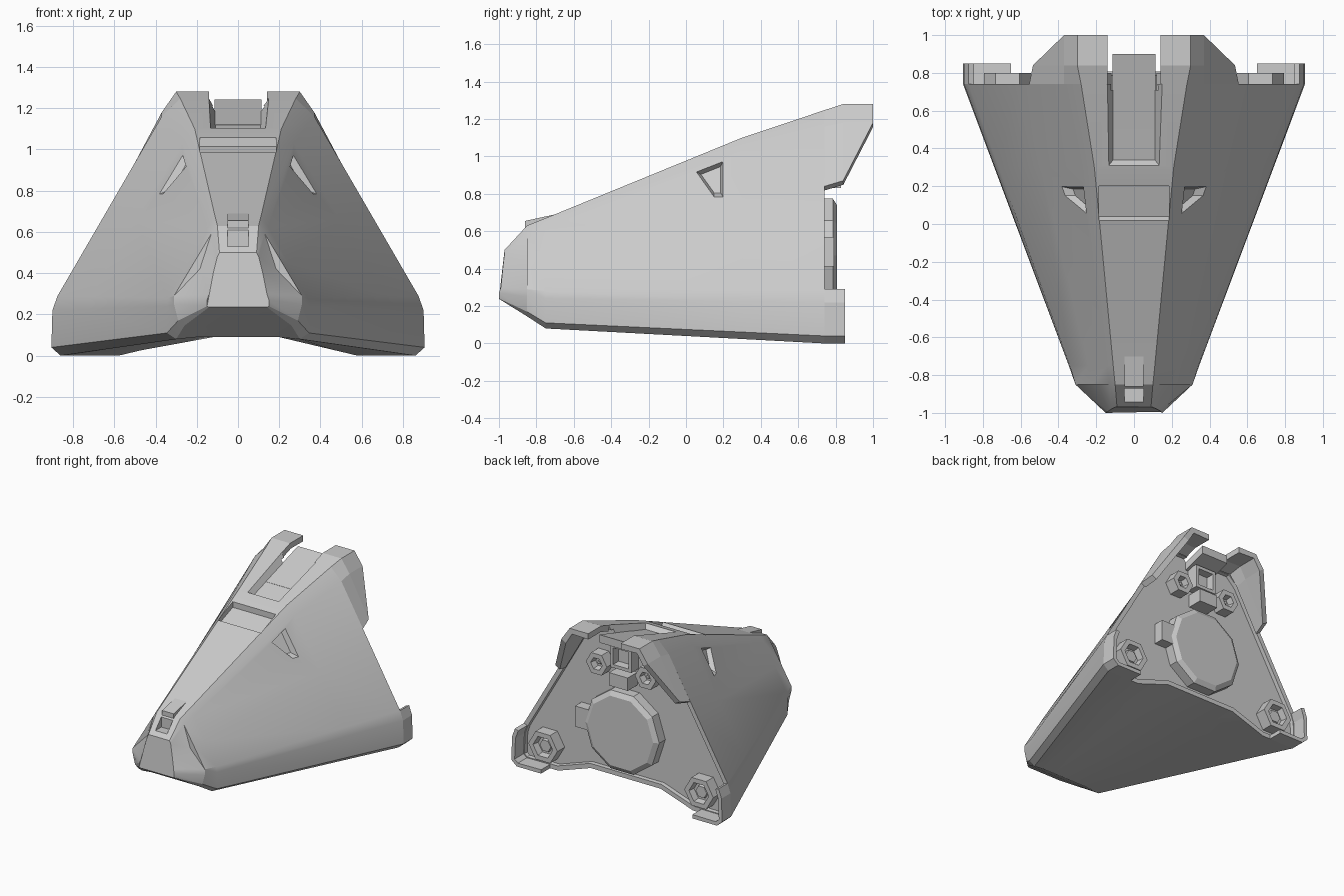
import bpy, bmesh, math
from mathutils import Matrix, Vector

cube = bpy.data.objects.get("Cube")
if cube:
    bpy.data.objects.remove(cube, do_unlink=True)

GREY = (0.6, 0.6, 0.6, 1)
grey = bpy.data.materials.new("hull_grey")
grey.use_nodes = True
grey.diffuse_color = GREY
grey.node_tree.nodes["Principled BSDF"].inputs["Base Color"].default_value = GREY


def finish(name, bm, mirror=False, thickness=0):
    """Turn a bmesh into a named grey object, optionally mirrored or thickened."""
    mesh = bpy.data.meshes.new(name)
    bm.to_mesh(mesh)
    bm.free()
    mesh.materials.append(grey)
    obj = bpy.data.objects.new(name, mesh)
    bpy.context.collection.objects.link(obj)
    if thickness:
        mod = obj.modifiers.new("thickness", 'SOLIDIFY')
        mod.thickness = thickness
        mod.offset = -1
    if mirror:
        obj.modifiers.new("mirror", 'MIRROR')
    return obj


def loft(bm, rings, closed=True):
    """Skin matching rings of points; closed rings also get end caps."""
    vs = [[bm.verts.new(p) for p in r] for r in rings]
    n = len(vs[0])
    for a, b in zip(vs, vs[1:]):
        for i in range(n if closed else n - 1):
            j = (i + 1) % n
            bm.faces.new((a[i], a[j], b[j], b[i]))
    if closed:
        bm.faces.new(vs[0])
        bm.faces.new(vs[-1])
        bmesh.ops.recalc_face_normals(bm, faces=bm.faces)
    return vs


def solid(name, rings, **kw):
    bm = bmesh.new()
    loft(bm, rings)
    return finish(name, bm, **kw)


def side_prism(name, profile, half_width):
    return solid(name, [[(x, y, z) for y, z in profile] for x in (-half_width, half_width)])


def rear_steps(bm, steps):
    """Inset the rearmost face repeatedly by (thickness, depth)."""
    bmesh.ops.recalc_face_normals(bm, faces=bm.faces)
    face = max(bm.faces, key=lambda f: f.calc_center_median().y)
    for thick, depth in steps:
        bmesh.ops.inset_region(bm, faces=[face], thickness=thick, depth=0, use_even_offset=True)
        for v in face.verts:
            v.co.y += depth


def nozzle(name, x, z, radius, sides, y0, y1, steps, mirror=False):
    bm = bmesh.new()
    turn = Matrix.Rotation(-math.pi / 2, 4, 'X') @ Matrix.Rotation(math.pi / sides, 4, 'Z')
    bmesh.ops.create_cone(bm, cap_ends=True, segments=sides, radius1=radius, radius2=radius,
                          depth=y1 - y0, matrix=Matrix.Translation((x, (y0 + y1) / 2, z)) @ turn)
    rear_steps(bm, steps)
    return finish(name, bm, mirror)


def rear_box(name, lo, hi, steps=()):
    lo, hi = Vector(lo), Vector(hi)
    bm = bmesh.new()
    bmesh.ops.create_cube(bm, size=1, matrix=Matrix.Translation((lo + hi) / 2)
                          @ Matrix.Diagonal((*(hi - lo), 1)))
    rear_steps(bm, steps)
    return finish(name, bm)


# Hull half sections: deck edge, shoulder, flank, chine, lower edge, keel valley
def section(y, pts):
    pts = [Vector((x, y, z)) for x, z in pts]
    pts.insert(2, (pts[1] + pts[2]) / 2)
    return pts


nose = [Vector(p) for p in [
    (.09, -.97, .5), (.1, -.97, .48), (.12, -.98, .4), (.14, -.99, .3),
    (.15, -1, .27), (.15, -1, .24), (.14, -.995, .235), (.09, -.995, .235)]]
brow = section(-.85, [(.10, .63), (.13, .59), (.31, .29), (.31, .25), (.29, .17), (.26, .145), (.18, .145)])
step = [p.copy() for p in brow]
step[2] -= Vector((.035, 0, .02))
fore = section(-.75, [(.11, .67), (.145, .625), (.34, .28), (.345, .24), (.345, .11), (.30, .08), (.2, .09)])
aft = section(.74, [(.28, 1.247), (.37, 1.16), (.875, .29), (.9, .22), (.905, .04), (.86, 0), (.58, 0)])
aft.append(Vector((.3, .74, .095)))
for ring in (brow, step, fore):
    ring.append(Vector((ring[-1].x * .6, ring[-1].y, ring[-1].z)))
nose.append(Vector((.05, -.995, .235)))
mid = [a.lerp(b, 1.05 / 1.49) for a, b in zip(fore, aft)]
mid[0] = Vector((.21, .3, 1.1))
mid[1] = Vector((.27, .3, 1.03))
mid[2] = (mid[1] + mid[3]) / 2

bm = bmesh.new()
loft(bm, [r + [Vector((-p.x, p.y, p.z)) for p in reversed(r)]
          for r in (nose, step, brow, fore, mid, aft)])
rear_steps(bm, [(.035, 0), (.003, -.03)])
hull = finish("hull", bm)


# Cutters for the deck channel, deck notch, nose slot and flank vents
def channel_ring(y_low, y_high, z):
    return [(-.11, y_low, z), (.11, y_low, z), (.18, y_high, z + .1), (-.18, y_high, z + .1)]


cutters = [
    solid("channel_cutter", [channel_ring(.34, .25, 1.07), channel_ring(1.05, 1.05, 1.285)]),
    side_prism("notch_cutter", [(.0, 1.01), (.04, .955), (.2, 1.015), (.2, 1.2), (0, 1.2)], .185),
    side_prism("slot_cutter", [(-1.1, .53), (-.87, .53), (-.87, .8), (-1.1, .8)], .05),
]
vent = [(.05, .92), (.2, .98), (.2, .78), (.15, .78)]
cy, cz = (sum(c) / len(vent) for c in zip(*vent))


def vent_ring(side, scale, offset):
    ring = []
    for y, z in vent:
        y, z = cy + (y - cy) * scale, cz + (z - cz) * scale
        flank = .683 + .356 * (y - .2) - .58 * (z - .28)
        ring.append((side * (flank + offset), y, z))
    return ring


for side in (-1, 1):
    cutters.append(solid("vent_cutter", [vent_ring(side, .7, -.05), vent_ring(side, 1, 0),
                                         vent_ring(side, 1.3, .05)]))
for cutter in cutters:
    mod = hull.modifiers.new("cut", 'BOOLEAN')
    mod.object = cutter
    mod.solver = 'EXACT'
bpy.context.view_layer.objects.active = hull
hull.select_set(True)
for mod in list(hull.modifiers):
    bpy.ops.object.modifier_apply(modifier=mod.name)
for cutter in cutters:
    bpy.data.objects.remove(cutter, do_unlink=True)
bpy.ops.object.shade_smooth_by_angle(angle=math.radians(20))

# Sensor block behind the nose slot and channel floor running out past the stern
side_prism("nose_block", [(-.86, .5), (-.86, .655), (-.7, .69), (-.7, .6)], .05)
side_prism("channel_floor", [(.5, 1.06), (.5, 1.12), (.9, 1.242), (.9, 1.18)], .115)

# Overhanging tail fins
bm = bmesh.new()
rows = [[(.14, .74, 1.247), aft[0], aft[1], (.555, .74, .84)],
        [(.14, .84, 1.28), (.3, .84, 1.28), (.37, .84, 1.18), (.535, .84, .87)]]
vs = loft(bm, rows, closed=False)[1]
tip = [bm.verts.new(p) for p in ((.14, 1, 1.28), (.3, 1, 1.28), (.37, 1, 1.18))]
for i in range(2):
    bm.faces.new((vs[i], vs[i + 1], tip[i + 1], tip[i]))
bm.faces.new((vs[2], vs[3], tip[2]))
bmesh.ops.recalc_face_normals(bm, faces=bm.faces)
if max(bm.faces, key=lambda f: f.calc_center_median().z).normal.z < 0:
    bmesh.ops.reverse_faces(bm, faces=bm.faces)
finish("tail_fin", bm, mirror=True, thickness=.045)

# Corner guards wrapping the lower stern edges
guard = [(p.x, p.z) for p in aft[3:7]] + [(.65, 0)]
bm = bmesh.new()
loft(bm, [[(x, y, z) for x, z in guard] for y in (.74, .85)], closed=False)
bmesh.ops.recalc_face_normals(bm, faces=bm.faces)
if min(bm.faces, key=lambda f: f.calc_center_median().z).normal.z > 0:
    bmesh.ops.reverse_faces(bm, faces=bm.faces)
finish("corner_guard", bm, mirror=True, thickness=.03)

# Stern machinery
nozzle("main_engine", 0, .47, .32, 10, .7, .785, [(.035, .022)])
cup = [(.035, 0), (.008, -.05), (.02, 0), (.004, .02)]
nozzle("lower_thruster", .67, .18, .125, 6, .7, .8, cup, mirror=True)
nozzle("upper_thruster", .21, .95, .09, 6, .7, .8, cup, mirror=True)
rear_box("side_hatch", (.27, .69, .41), (.4, .79, .57))
rear_box("stern_window", (-.09, .69, .96), (.09, .8, 1.14), [(.025, 0), (.004, -.06)])
rear_box("stern_block", (-.08, .69, .83), (.08, .83, .93))
